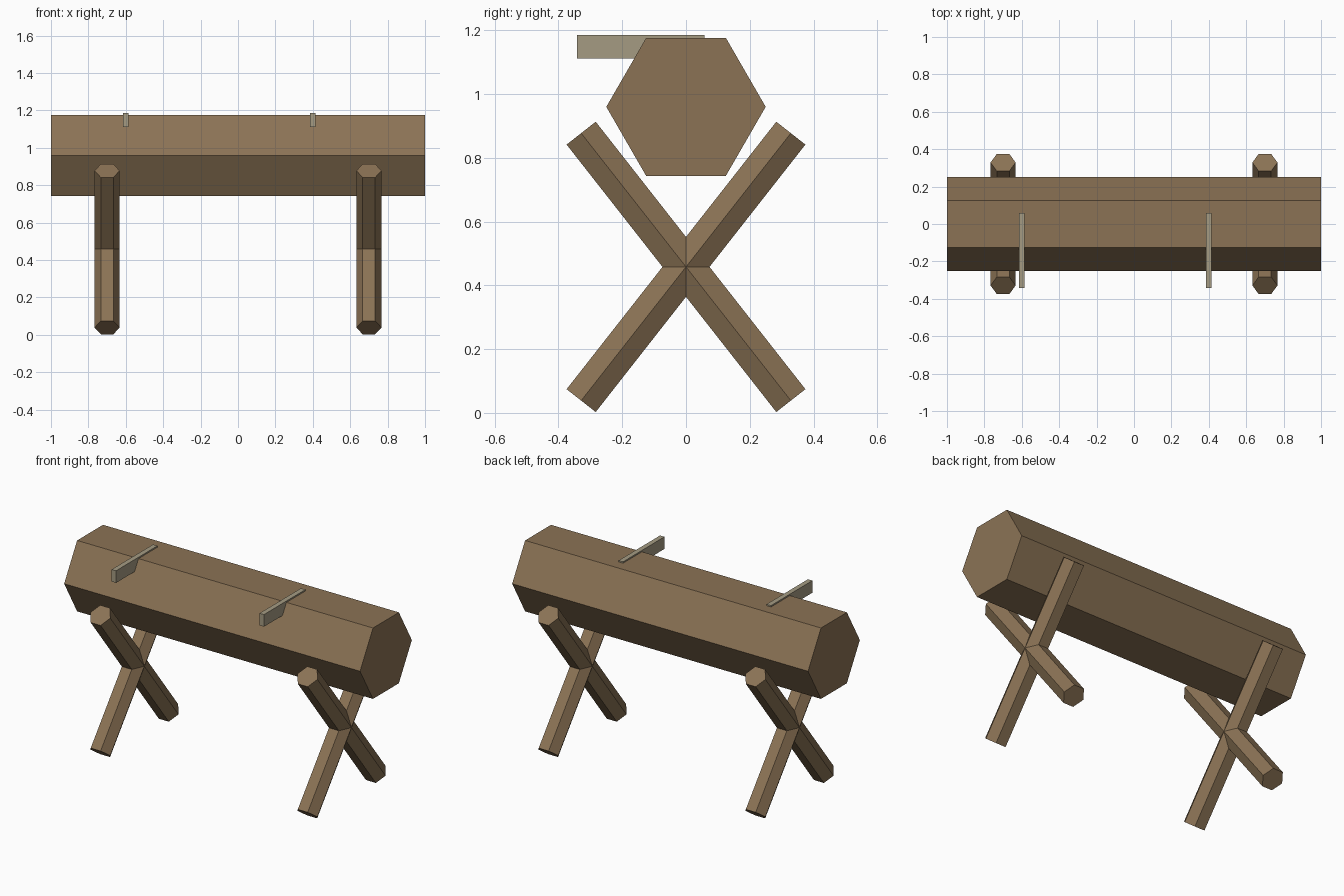
import bpy
import math

if "Cube" in bpy.data.objects:
    bpy.data.objects.remove(bpy.data.objects["Cube"])


def make_material(name, rgb):
    mat = bpy.data.materials.new(name)
    mat.diffuse_color = (*rgb, 1.0)
    mat.use_nodes = True
    mat.node_tree.nodes["Principled BSDF"].inputs["Base Color"].default_value = mat.diffuse_color
    return mat


wood = make_material("brown wood", (0.258, 0.171, 0.091))
pale = make_material("pale weathered wood", (0.375, 0.33, 0.226))


def finish(name, mat):
    obj = bpy.context.object
    obj.name = name
    obj.data.materials.append(mat)
    return obj


def hex_beam(name, radius, length, location, rotation):
    # Six-sided beam, corners pointing along local +-y
    bpy.ops.mesh.primitive_cylinder_add(vertices=6, radius=radius, depth=length,
                                        location=location, rotation=rotation)
    return finish(name, wood)


# Horizontal log with flat top and bottom
hex_beam("log", 0.25, 2.0, (0, 0, 0.96), (0, math.pi / 2, 0))

# Crossed legs at each end, corners facing outward along x
TILT = math.radians(38.1)
for side, x in (("left", -0.7), ("right", 0.7)):
    for lean, sign in (("forward", 1), ("backward", -1)):
        leg = hex_beam(f"{side}_leg_{lean}", 0.067, 1.066, (x, 0, 0.458), (0, 0, 0))
        leg.rotation_mode = 'ZYX'  # spin about z first, then tilt about x
        leg.rotation_euler = (sign * TILT, 0, math.pi / 2)

# Thin pegs let into the top of the log, sticking out at the front
for side, x in (("left", -0.6), ("right", 0.4)):
    bpy.ops.mesh.primitive_cube_add(size=1, location=(x, -0.142, 1.148))
    peg = finish(f"{side}_peg", pale)
    peg.scale = (0.03, 0.4, 0.074)
